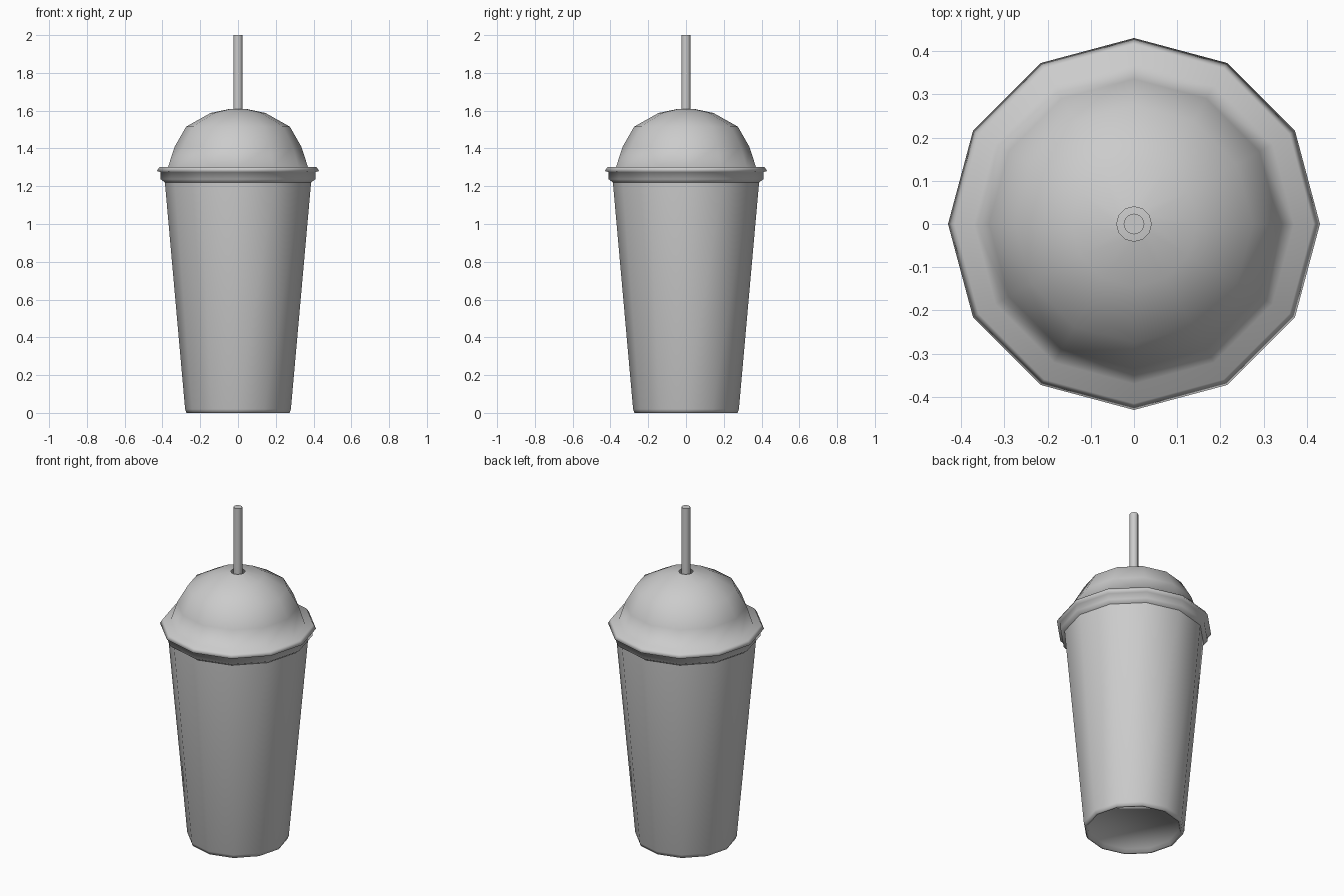
import bpy
from math import cos, sin, pi

if "Cube" in bpy.data.objects:
    bpy.data.objects.remove(bpy.data.objects["Cube"])

SIDES = 12


def lathe(name, profile, cap_start=False, cap_end=False, angle=pi):
    """Revolve (radius, height) points into a 12-sided object."""
    verts = [(r * cos(2 * pi * i / SIDES), r * sin(2 * pi * i / SIDES), z)
             for r, z in profile for i in range(SIDES)]
    faces = []
    for k in range(len(profile) - 1):
        a, b = k * SIDES, (k + 1) * SIDES
        for i in range(SIDES):
            j = (i + 1) % SIDES
            faces.append((a + i, a + j, b + j, b + i))
    if cap_start:
        faces.append(tuple(reversed(range(SIDES))))
    if cap_end:
        last = (len(profile) - 1) * SIDES
        faces.append(tuple(range(last, last + SIDES)))
    mesh = bpy.data.meshes.new(name)
    mesh.from_pydata(verts, [], faces)
    obj = bpy.data.objects.new(name, mesh)
    bpy.context.collection.objects.link(obj)
    bpy.ops.object.select_all(action='DESELECT')
    obj.select_set(True)
    bpy.context.view_layer.objects.active = obj
    if angle >= pi:
        bpy.ops.object.shade_smooth()
    else:
        bpy.ops.object.shade_smooth_by_angle(angle=angle)
    return obj


# Tapered cup with a slightly recessed base
lathe("cup", [(0.25, 0.02), (0.26, 0.0), (0.273, 0.0), (0.28, 0.02),
              (0.387, 1.22), (0.387, 1.27)], cap_start=True)

# Lid: skirt, flared rim, and dome with an open straw hole
lathe("dome_lid", [(0.387, 1.22), (0.41, 1.237), (0.41, 1.275), (0.43, 1.28),
                   (0.415, 1.303), (0.37, 1.303), (0.335, 1.41),
                   (0.275, 1.515), (0.145, 1.588), (0.04, 1.61)])

# Straight straw
lathe("straw", [(0.024, 0.05), (0.024, 2.0)], True, True, angle=pi / 4)
